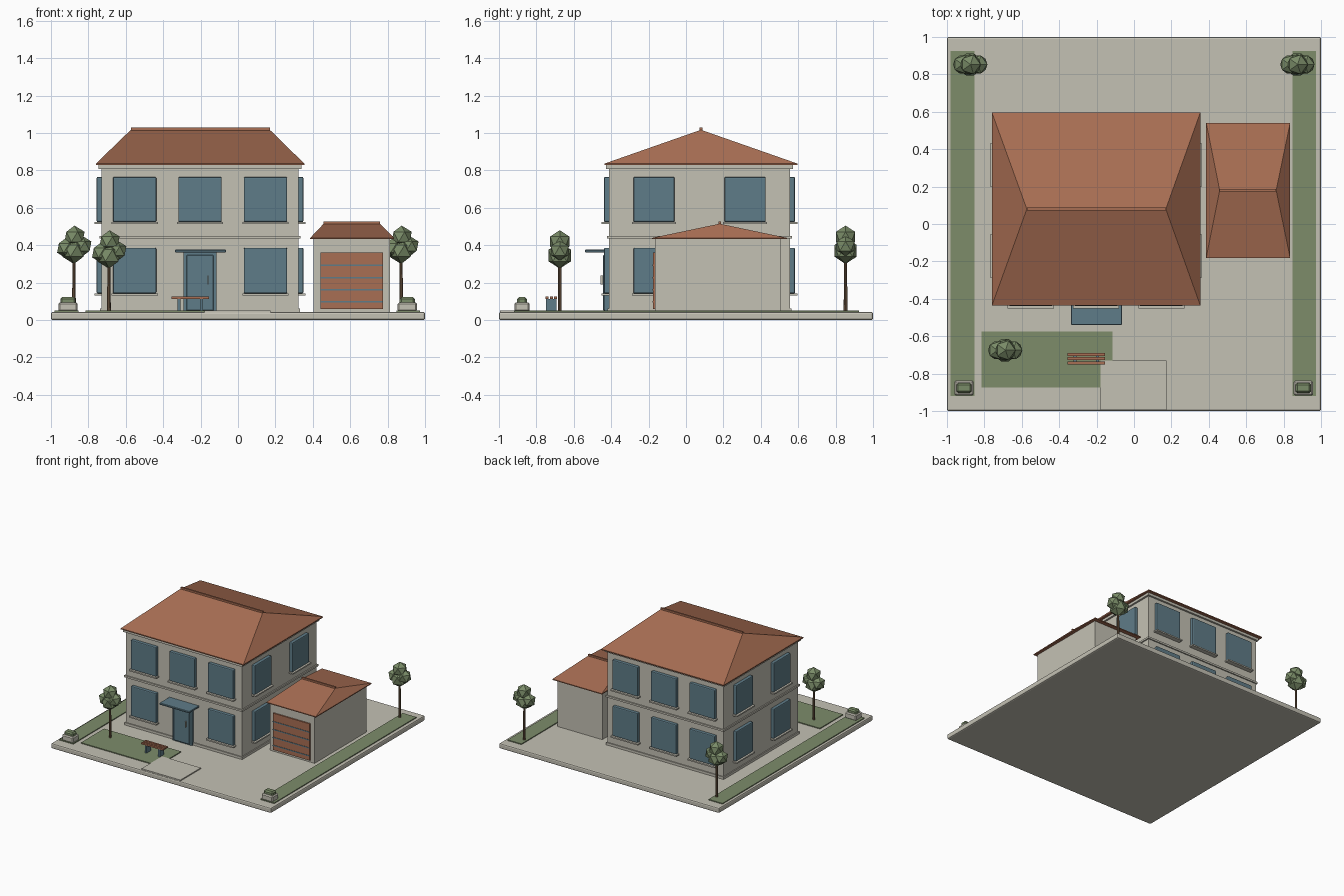
import bpy, bmesh, math
from mathutils import Vector

if "Cube" in bpy.data.objects:
    bpy.data.objects.remove(bpy.data.objects["Cube"])


def lin(c):
    c /= 255
    return c / 12.92 if c <= 0.04045 else ((c + 0.055) / 1.055) ** 2.4


def material(name, r, g, b):
    m = bpy.data.materials.new(name)
    m.diffuse_color = (lin(r), lin(g), lin(b), 1)
    m.use_nodes = True
    m.node_tree.nodes["Principled BSDF"].inputs["Base Color"].default_value = m.diffuse_color
    return m


STONE = material("warm_stone", 196, 193, 180)
TILE = material("terracotta", 168, 110, 83)
BLUE = material("slate_blue", 95, 124, 136)
GRASS = material("grass_green", 125, 140, 106)
LEAF = material("leaf_green", 122, 140, 104)
BARK = material("bark_brown", 116, 92, 70)


def finish(name, bm, mat):
    bmesh.ops.recalc_face_normals(bm, faces=bm.faces[:])
    me = bpy.data.meshes.new(name)
    bm.to_mesh(me)
    bm.free()
    me.materials.append(mat)
    ob = bpy.data.objects.new(name, me)
    bpy.context.collection.objects.link(ob)
    return ob


def box(name, x, y, z, mat, bevel=0, segments=1):
    """Box from (min, max) ranges, with optional bevelled edges."""
    bm = bmesh.new()
    bmesh.ops.create_cube(bm, size=1)
    for v in bm.verts:
        v.co = Vector([r[0] if c < 0 else r[1] for c, r in zip(v.co, (x, y, z))])
    ob = finish(name, bm, mat)
    if bevel:
        mod = ob.modifiers.new("bevel", 'BEVEL')
        mod.width, mod.segments = bevel, segments
    return ob


def hip_roof(name, x, y, z, ridge_x, ridge_y, ridge_z):
    """Hipped roof with a thin eave edge and a ridge cap."""
    bm = bmesh.new()
    rings = [[bm.verts.new((x[i], y[j], h)) for i, j in ((0, 0), (1, 0), (1, 1), (0, 1))] for h in z]
    lo, hi = rings
    a, b = [bm.verts.new((rx, ridge_y, ridge_z)) for rx in ridge_x]
    bm.faces.new(lo)
    for i in range(4):
        k = (i + 1) % 4
        bm.faces.new((lo[i], lo[k], hi[k], hi[i]))
    bm.faces.new((hi[0], hi[1], b, a))
    bm.faces.new((hi[1], hi[2], b))
    bm.faces.new((hi[2], hi[3], a, b))
    bm.faces.new((hi[3], hi[0], a))
    finish(name, bm, TILE)
    box(name + "_ridge_cap", ridge_x, (ridge_y - 0.007, ridge_y + 0.007),
        (ridge_z - 0.005, ridge_z + 0.012), TILE)


# Plot: paved slab, lawns and path
box("paved_base", (-1, 1), (-1, 1), (0, 0.043), STONE, 0.01, 2)
box("left_lawn", (-0.98, -0.853), (-0.92, 0.926), (0.04, 0.05), GRASS)
box("right_lawn", (0.848, 0.973), (-0.92, 0.926), (0.04, 0.05), GRASS)
box("front_lawn", (-0.815, -0.115), (-0.875, -0.575), (0.04, 0.05), GRASS)
box("front_path", (-0.18, 0.173), (-0.995, -0.73), (0.04, 0.052), STONE)

# House walls with plinth, belt course and cornice
X0, X1, Y0, Y1 = -0.73, 0.324, -0.413, 0.557
box("house_walls", (X0, X1), (Y0, Y1), (0.04, 0.82), STONE)
for name, d, z in (("plinth", 0.008, (0.04, 0.063)), ("belt_course", 0.01, (0.435, 0.45)),
                   ("cornice", 0.015, (0.808, 0.83))):
    box(name, (X0 - d, X1 + d), (Y0 - d, Y1 + d), z, STONE)
hip_roof("house_roof", (-0.76, 0.355), (-0.437, 0.597), (0.828, 0.836), (-0.573, 0.17), 0.08, 1.017)


def window(name, side, c, w, z):
    """Raised window with a sill on one wall: side is front, back, left or right."""
    wall, sign = {"front": (Y0, -1), "back": (Y1, 1), "left": (X0, -1), "right": (X1, 1)}[side]

    def place(part, half, out, zr, mat, bevel):
        along = (c - half, c + half)
        depth = tuple(sorted((wall - sign * 0.01, wall + sign * out)))
        xy = (along, depth) if side in ("front", "back") else (depth, along)
        box(part, *xy, zr, mat, bevel, 2 if bevel else 1)

    place(name, w / 2, 0.026, z, BLUE, 0.007)
    place(name + "_sill", w / 2 + 0.008, 0.038, (z[0] - 0.011, z[0]), STONE, 0)


# Windows on two floors
DOOR_X = -0.203
for floor, z in (("lower", (0.142, 0.386)), ("upper", (0.524, 0.765))):
    for c in (-0.553, DOOR_X, 0.147):
        if floor == "upper" or c != DOOR_X:
            window(f"{floor}_front_window", "front", c, 0.232, z)
        window(f"{floor}_back_window", "back", c, 0.232, z)
    for c in (-0.171, 0.316):
        window(f"{floor}_left_window", "left", c, 0.22, z)
        window(f"{floor}_right_window", "right", c, 0.22, z)

# Entrance
box("door_frame", (-0.292, -0.114), (-0.435, Y0 + 0.01), (0.043, 0.362), BLUE)
box("door_leaf", (-0.276, -0.13), (-0.444, -0.43), (0.05, 0.348), BLUE, 0.004)
box("door_handle", (-0.163, -0.157), (-0.458, -0.442), (0.19, 0.237), STONE)
box("door_canopy", (-0.337, -0.064), (-0.54, Y0 + 0.01), (0.361, 0.376), BLUE, 0.003)

# Garage
box("garage_walls", (0.405, 0.812), (-0.165, 0.508), (0.04, 0.437), STONE)
hip_roof("garage_roof", (0.386, 0.835), (-0.182, 0.541), (0.432, 0.439), (0.458, 0.76), 0.18, 0.515)
box("garage_door", (0.441, 0.775), (-0.176, -0.16), (0.06, 0.361), TILE)
for z in (0.097, 0.162, 0.227, 0.292):
    box("garage_door_groove", (0.441, 0.775), (-0.179, -0.17), (z - 0.004, z + 0.004), BLUE)


# Trees
def tree(x, y, drop):
    bm = bmesh.new()
    bmesh.ops.create_cone(bm, cap_ends=True, segments=8, radius1=0.01, radius2=0.008, depth=0.31 - drop)
    bmesh.ops.translate(bm, verts=bm.verts[:], vec=(x, y, 0.2 - drop / 2))
    finish("tree_trunk", bm, BARK)
    bm = bmesh.new()
    for dx, z, r in ((0, 0.37, 0.07), (-0.04, 0.385, 0.056), (0.043, 0.395, 0.056), (0.003, 0.445, 0.06)):
        blob = bmesh.ops.create_icosphere(bm, subdivisions=1, radius=r)
        bmesh.ops.translate(bm, verts=blob["verts"], vec=(x + dx, y, z - drop))
    finish("tree_crown", bm, LEAF)


tree(-0.877, 0.853, 0)
tree(0.872, 0.853, 0)
tree(-0.69, -0.675, 0.025)

# Planters with clipped hedges
for x in (-0.909, 0.905):
    box("planter", (x - 0.051, x + 0.051), (-0.918, -0.836), (0.045, 0.095), STONE, 0.008)
    box("planter_hedge", (x - 0.041, x + 0.041), (-0.904, -0.85), (0.08, 0.122), LEAF, 0.01)

# Bench
for y in (-0.742, -0.72, -0.698):
    box("bench_slat", (-0.355, -0.155), (y - 0.008, y + 0.008), (0.112, 0.125), TILE)
for x in (-0.315, -0.195):
    box("bench_leg", (x - 0.008, x + 0.008), (-0.748, -0.692), (0.045, 0.113), BLUE)
